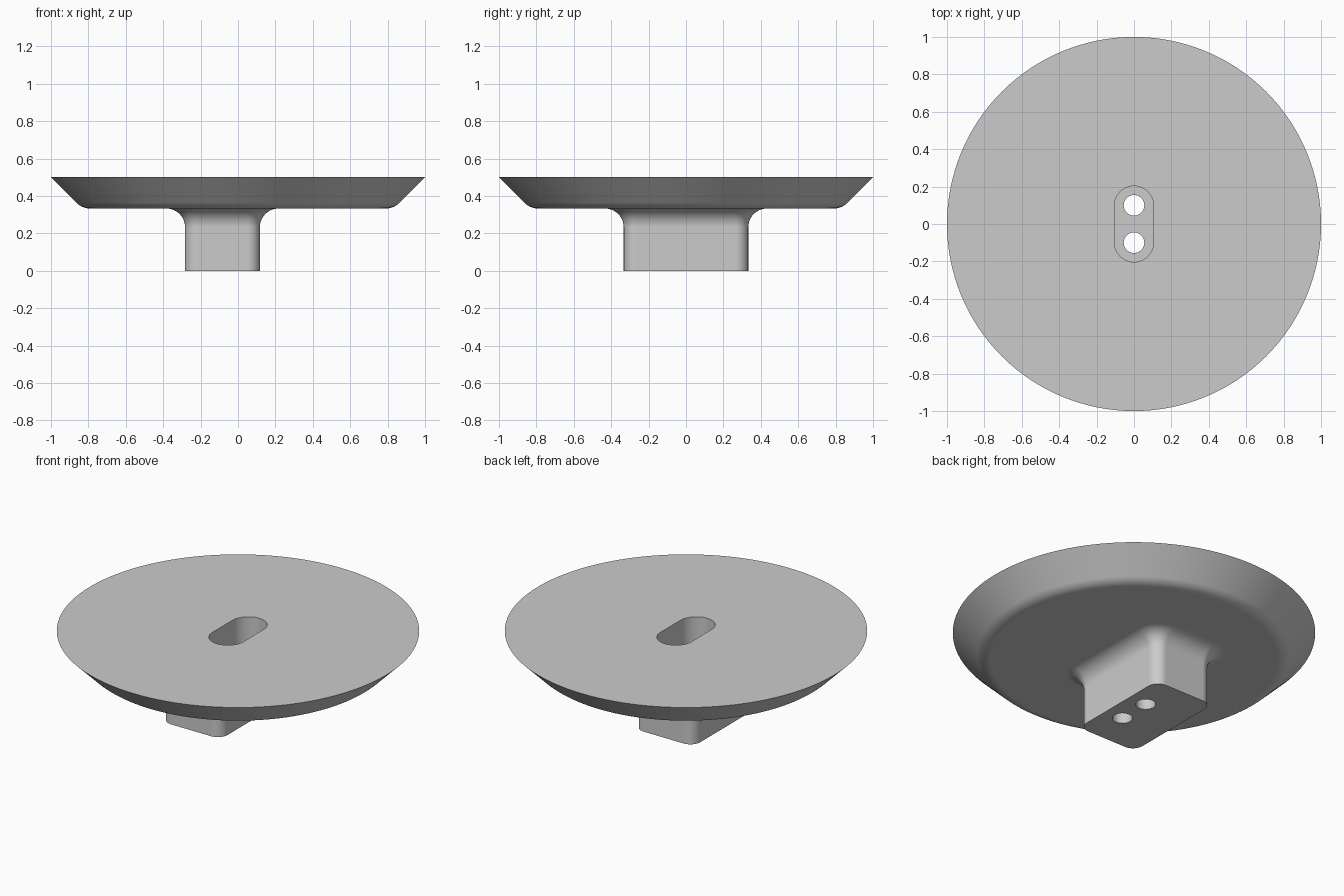
import bpy, bmesh, math

cube = bpy.data.objects.get("Cube")
if cube:
    bpy.data.objects.remove(cube, do_unlink=True)

grey = bpy.data.materials.new("plain grey")
grey.use_nodes = True
colour = (0.6, 0.6, 0.6, 1)
grey.diffuse_color = colour
grey.node_tree.nodes["Principled BSDF"].inputs["Base Color"].default_value = colour

TOP, UNDER = 0.5, 0.333


def loft(name, rings):
    """Skin a stack of equal-length rings and cap both ends."""
    bm = bmesh.new()
    loops = [[bm.verts.new(p) for p in ring] for ring in rings]
    for a, b in zip(loops, loops[1:]):
        for i in range(len(a)):
            j = (i + 1) % len(a)
            bm.faces.new((a[i], a[j], b[j], b[i]))
    bm.faces.new(loops[0][::-1])
    bm.faces.new(loops[-1])
    bmesh.ops.recalc_face_normals(bm, faces=bm.faces)
    mesh = bpy.data.meshes.new(name)
    bm.to_mesh(mesh)
    bm.free()
    mesh.materials.append(grey)
    obj = bpy.data.objects.new(name, mesh)
    bpy.context.collection.objects.link(obj)
    return obj


def rounded(cx, cy, hx, hy, r, z, steps=12):
    """Ring of a rectangle with rounded corners."""
    ring = []
    for k, (sx, sy) in enumerate(((1, 1), (-1, 1), (-1, -1), (1, -1))):
        for i in range(steps + 1):
            a = (k + i / steps) * math.pi / 2
            ring.append((cx + sx * (hx - r) + r * math.cos(a),
                         cy + sy * (hy - r) + r * math.sin(a), z))
    return ring


def circle(r, z, cy=0, n=128):
    return [(r * math.cos(math.tau * i / n), cy + r * math.sin(math.tau * i / n), z)
            for i in range(n)]


def combine(target, tool, operation):
    mod = target.modifiers.new(operation, 'BOOLEAN')
    mod.operation, mod.object, mod.solver = operation, tool, 'EXACT'
    bpy.context.view_layer.objects.active = target
    bpy.ops.object.modifier_apply(modifier=mod.name)
    bpy.data.objects.remove(tool, do_unlink=True)


# Dish: flat underside, rounded turn, then a 45 degree flare to a sharp rim
turn = 0.1
flat_r = 1 - (TOP - UNDER) - turn * math.tan(math.pi / 8)
rings = []
for i in range(9):
    a = math.pi / 4 * i / 8
    rings.append(circle(flat_r + turn * math.sin(a), UNDER + turn * (1 - math.cos(a))))
dish = loft("dish_with_stem", rings + [circle(1, TOP)])

# Stem: off-centre rounded block that sweeps out into the underside
fillet = 0.1
sections = [(0, 0)]
for i in range(11):
    a = math.pi / 2 * i / 10
    sections.append((fillet * (1 - math.cos(a)), UNDER - fillet * (1 - math.sin(a))))
sections.append((fillet, UNDER + 0.05))
stem = loft("stem", [rounded(-0.083, 0, 0.2 + o, 0.333 + o, 0.067 + o, z)
                     for o, z in sections])
combine(dish, stem, 'UNION')

# Deep slot from the top, with two holes through its floor
slot = loft("slot_cutter", [rounded(0, 0, 0.105, 0.203, 0.1049, z) for z in (0.1, 0.6)])
combine(dish, slot, 'DIFFERENCE')
for y in (-0.1, 0.1):
    hole = loft("hole_cutter", [circle(0.055, z, y, 40) for z in (-0.1, 0.3)])
    combine(dish, hole, 'DIFFERENCE')

# Smooth curves with crisp edges
bpy.ops.object.select_all(action='DESELECT')
dish.select_set(True)
bpy.context.view_layer.objects.active = dish
bpy.ops.object.shade_smooth_by_angle(angle=math.radians(30))
weighted = dish.modifiers.new("Weighted normals", 'WEIGHTED_NORMAL')
weighted.keep_sharp = True
